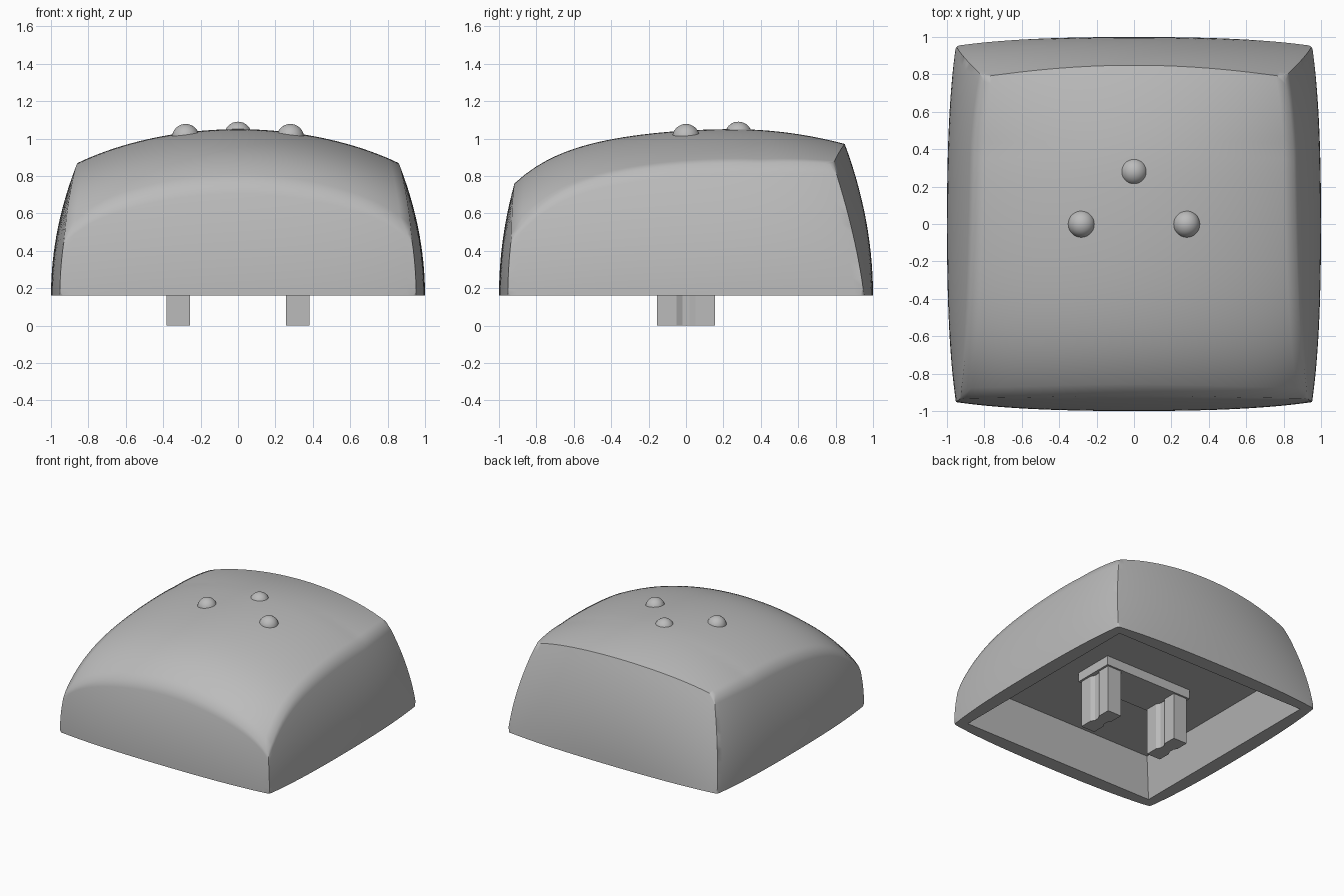
import bpy
import bmesh
import math

cube = bpy.data.objects.get("Cube")
if cube:
    bpy.data.objects.remove(cube, do_unlink=True)

BASE = 0.16      # height of the rim
CEILING = 0.46   # height of the cavity roof
N = 40           # segments along each side
ROWS = 14        # segments up each wall

grey = bpy.data.materials.new("plain grey")
grey.use_nodes = True
COLOUR = (0.5, 0.5, 0.5, 1)
grey.diffuse_color = COLOUR
grey.node_tree.nodes["Principled BSDF"].inputs["Base Color"].default_value = COLOUR


def finish(name, bm, angle):
    bmesh.ops.recalc_face_normals(bm, faces=bm.faces[:])
    mesh = bpy.data.meshes.new(name)
    bm.to_mesh(mesh)
    bm.free()
    obj = bpy.data.objects.new(name, mesh)
    bpy.context.scene.collection.objects.link(obj)
    mesh.materials.append(grey)
    bpy.ops.object.select_all(action='DESELECT')
    obj.select_set(True)
    bpy.context.view_layer.objects.active = obj
    bpy.ops.object.shade_smooth_by_angle(angle=math.radians(angle))


def top_height(x, y):
    """Domed top, steeper towards the front and its corners."""
    s = y - 0.25
    ridge = 1.05 - (0.22 * s**2 if s > 0 else 0.12 * s**2 + 0.05 * s**6)
    q = (x / 0.85)**2
    side = (0.165 - 0.1 * max(0, y - 0.4)) * q + 0.012 * q**3
    corner = 0.04 * (x / 0.9)**8 * max(0, -y / 0.9)**4
    return ridge - side - corner


def bulge(a):
    return 0.03 * a**2 + 0.025 * a**4


def shell_point(u, v, t):
    """u, v run across the square; t runs from the rim up to the top."""
    x, y, z = u * 0.9, v * 0.9, BASE
    for _ in range(25):
        z = BASE + t * (top_height(x, y) - BASE)
        h = z - BASE
        wide = 1 - bulge(y) - 0.28 * h * h
        deep = 1 - bulge(x) - 0.23 * h * h
        if y > 0:
            wide -= 0.1 * h * y**4
        if v > 0:
            deep -= 0.15 * h * x * x
        x, y = u * wide, v * deep
    return x, y, z


# Hollow cap: domed grid, four curved walls, flat rim and cavity
bm = bmesh.new()
steps = [2 * i / N - 1 for i in range(N + 1)]
grid = [[bm.verts.new(shell_point(u, v, 1)) for v in steps] for u in steps]
for i in range(N):
    for j in range(N):
        bm.faces.new((grid[i][j], grid[i + 1][j], grid[i + 1][j + 1], grid[i][j + 1]))

loop = ([(i, 0) for i in range(N)] + [(N, j) for j in range(N)]
        + [(N - i, N) for i in range(N)] + [(0, N - j) for j in range(N)])
rings = [[grid[i][j] for i, j in loop]]
for r in range(ROWS - 1, -1, -1):
    rings.append([bm.verts.new(shell_point(steps[i], steps[j], r / ROWS)) for i, j in loop])
for half, z in ((0.88, BASE), (0.79, CEILING)):
    rings.append([bm.verts.new((steps[i] * half, steps[j] * half, z)) for i, j in loop])
for upper, lower in zip(rings, rings[1:]):
    for k in range(len(loop)):
        n = (k + 1) % len(loop)
        bm.faces.new((upper[k], upper[n], lower[n], lower[k]))
bm.faces.new(rings[-1])

# Soften the four upright corners
uprights = [bm.edges.get((rings[r][k], rings[r + 1][k]))
            for k in range(0, 4 * N, N) for r in range(ROWS)]
bmesh.ops.bevel(bm, geom=uprights, offset=0.02, segments=3, profile=0.5, affect='EDGES')
finish("hollow_cap", bm, 50)


def prism(name, outline, z0, z1):
    bm = bmesh.new()
    face = bm.faces.new([bm.verts.new((x, y, z0)) for x, y in outline])
    made = bmesh.ops.extrude_face_region(bm, geom=[face])["geom"]
    bmesh.ops.translate(bm, vec=(0, 0, z1 - z0),
                        verts=[g for g in made if isinstance(g, bmesh.types.BMVert)])
    finish(name, bm, 30)


# Mounting plate inside the cavity
prism("mounting_plate", [(-0.4, -0.17), (0.4, -0.17), (0.4, 0.17), (-0.4, 0.17)],
      CEILING - 0.075, CEILING + 0.01)

# Two grooved prongs
half = [(0.0625, -0.155), (0.0625, -0.05), (0.045, -0.02), (0.045, 0.02),
        (0.0625, 0.05), (0.0625, 0.155)]
outline = half + [(-x, -y) for x, y in half]
for name, cx in (("left_prong", 0.32), ("right_prong", -0.32)):
    prism(name, [(cx + x, y) for x, y in outline], 0, CEILING - 0.06)

# Three raised dots on top
R = 0.073
for name, x, y, top in (("left_dot", 0.28, 0, 1.078), ("right_dot", -0.28, 0, 1.078),
                        ("back_dot", 0, 0.28, 1.09)):
    bm = bmesh.new()
    bmesh.ops.create_uvsphere(bm, u_segments=32, v_segments=16, radius=R)
    bmesh.ops.translate(bm, vec=(x, y, top - R), verts=bm.verts[:])
    finish(name, bm, 40)
